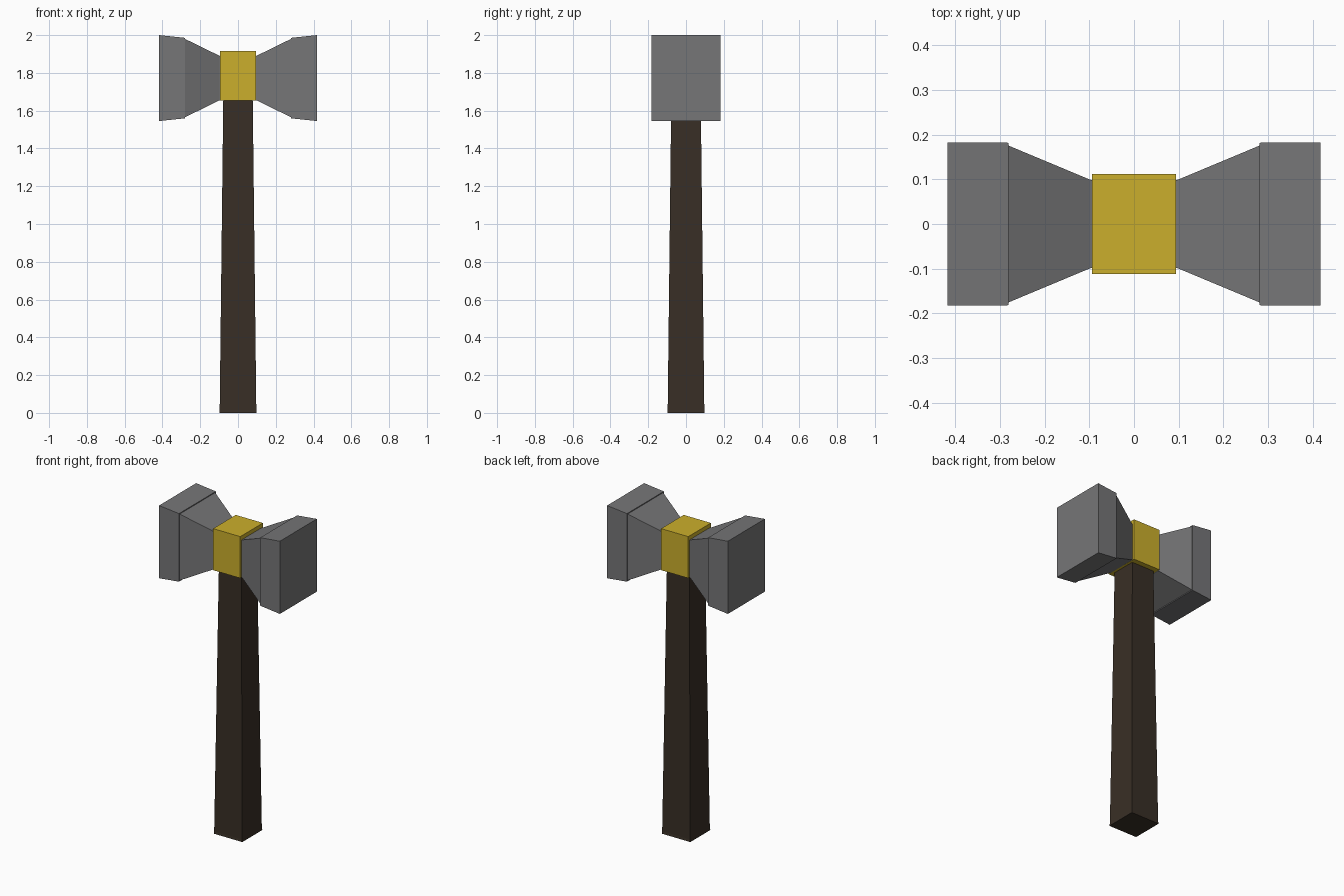
import bpy, bmesh
from mathutils import Vector

if "Cube" in bpy.data.objects:
    bpy.data.objects.remove(bpy.data.objects["Cube"])


def material(name, color):
    m = bpy.data.materials.new(name)
    m.diffuse_color = color
    m.use_nodes = True
    m.node_tree.nodes["Principled BSDF"].inputs["Base Color"].default_value = m.diffuse_color
    return m


def loft(name, axis, sections, center=(0, 0, 0), mat=None):
    """Rectangular loft; sections are (position, half_a, half_b) along x or z."""
    bm = bmesh.new()
    rings = []
    for pos, a, b in sections:
        ring = []
        for i, j in ((-1, -1), (1, -1), (1, 1), (-1, 1)):
            p = (pos, i * a, j * b) if axis == 'x' else (i * a, j * b, pos)
            ring.append(bm.verts.new(Vector(p) + Vector(center)))
        rings.append(ring)
    for lo, hi in zip(rings, rings[1:]):
        for k in range(4):
            n = (k + 1) % 4
            bm.faces.new((lo[k], lo[n], hi[n], hi[k]))
    bm.faces.new(rings[0][::-1])
    bm.faces.new(rings[-1])
    bmesh.ops.recalc_face_normals(bm, faces=bm.faces)
    mesh = bpy.data.meshes.new(name)
    bm.to_mesh(mesh)
    bm.free()
    obj = bpy.data.objects.new(name, mesh)
    bpy.context.collection.objects.link(obj)
    if mat:
        mesh.materials.append(mat)
    return obj


wood = material("dark_wood", (0.04, 0.028, 0.019, 1))
gold = material("gold", (0.60, 0.43, 0.025, 1))
steel = material("steel", (0.18, 0.18, 0.185, 1))

# Tapered square handle
loft("handle", 'z', [(0, 0.099, 0.099), (0.015, 0.097, 0.097), (1.66, 0.078, 0.078)], mat=wood)

# Gold collar around the middle of the head
loft("collar", 'z', [(1.655, 0.094, 0.112), (1.915, 0.094, 0.112)], mat=gold)

# Flared neck and striking block on each side
for label, s in (("left", -1), ("right", 1)):
    mid = (0, 0, 1.7725)
    loft(label + "_neck", 'x', [(s * 0.09, 0.097, 0.116), (s * 0.10, 0.10, 0.119),
                                (s * 0.282, 0.176, 0.208)], mid, steel)
    loft(label + "_striking_block", 'x', [(s * 0.281, 0.182, 0.213),
                                          (s * 0.418, 0.183, 0.2275)], mid, steel)
